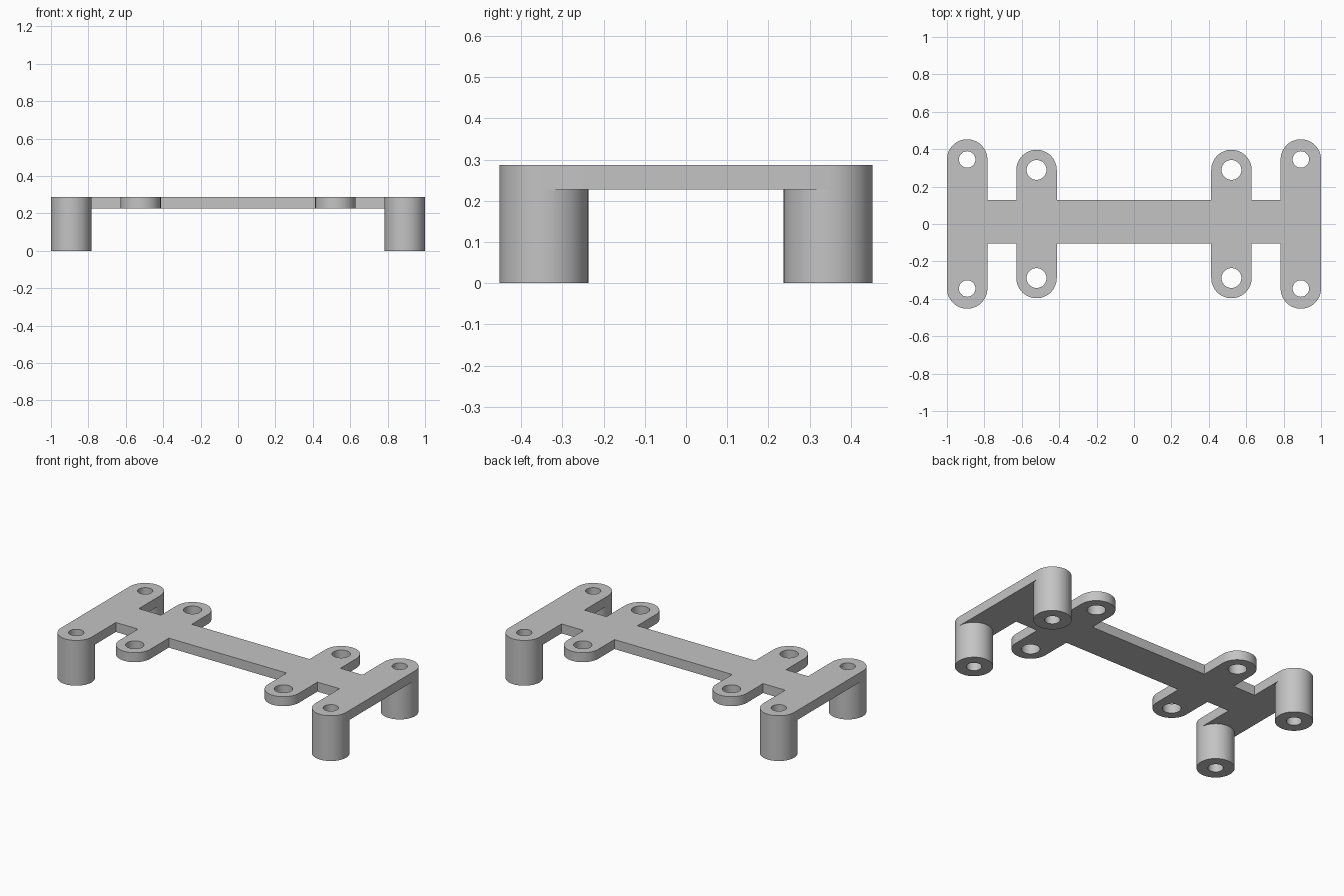
import bpy
import bmesh
from math import cos, sin, pi, radians

if "Cube" in bpy.data.objects:
    bpy.data.objects.remove(bpy.data.objects["Cube"], do_unlink=True)

# Main dimensions
PLATE_Z, TOP_Z = 0.227, 0.287
TAB_R = 0.108
BAR_BACK, BAR_FRONT = 0.127, -0.103
END_X, END_Y, END_HOLE = 0.892, 0.345, 0.044
INNER_X, INNER_Y, INNER_HOLE = 0.521, 0.289, 0.053
SEGMENTS = 48

grey = bpy.data.materials.new("grey plastic")
grey.use_nodes = True
colour = (0.55, 0.55, 0.55, 1)
grey.diffuse_color = colour
grey.node_tree.nodes["Principled BSDF"].inputs["Base Color"].default_value = colour


def circle(x, y, r):
    angles = [2 * pi * i / SEGMENTS for i in range(SEGMENTS)]
    return [(x + r * cos(a), y + r * sin(a)) for a in angles]


def extruded(name, loops, z0, z1):
    """Fill an outline with its holes and extrude it from z0 to z1."""
    bm = bmesh.new()
    edges = []
    for loop in loops:
        verts = [bm.verts.new((x, y, z0)) for x, y in loop]
        edges += [bm.edges.new((v, verts[i - 1])) for i, v in enumerate(verts)]
    bmesh.ops.triangle_fill(bm, edges=edges, use_beauty=True, normal=(0, 0, 1))
    result = bmesh.ops.extrude_face_region(bm, geom=bm.faces[:], use_keep_orig=True)
    moved = [g for g in result["geom"] if isinstance(g, bmesh.types.BMVert)]
    bmesh.ops.translate(bm, verts=moved, vec=(0, 0, z1 - z0))
    bmesh.ops.recalc_face_normals(bm, faces=bm.faces[:])
    mesh = bpy.data.meshes.new(name)
    bm.to_mesh(mesh)
    bm.free()
    mesh.materials.append(grey)
    obj = bpy.data.objects.new(name, mesh)
    bpy.context.collection.objects.link(obj)
    bpy.ops.object.select_all(action="DESELECT")
    obj.select_set(True)
    bpy.context.view_layer.objects.active = obj
    bpy.ops.object.shade_smooth_by_angle(angle=radians(30))
    return obj


def plate_side(bar_y, sign):
    """One long side of the plate, left to right, with its rounded tabs."""
    points = []
    for x, y in ((-END_X, END_Y), (-INNER_X, INNER_Y), (INNER_X, INNER_Y), (END_X, END_Y)):
        points.append((x - TAB_R, bar_y))
        half = SEGMENTS // 2
        for i in range(half + 1):
            a = pi - pi * i / half
            points.append((x + TAB_R * cos(a), sign * (y + TAB_R * sin(a))))
        points.append((x + TAB_R, bar_y))
    return points


# Flat plate: centre bar, two end bars, four inner tabs, and screw holes
outline = plate_side(BAR_BACK, 1) + plate_side(BAR_FRONT, -1)[::-1]
holes = []
for sx in (-1, 1):
    for sy in (-1, 1):
        holes.append(circle(sx * END_X, sy * END_Y, END_HOLE))
        holes.append(circle(sx * INNER_X, sy * INNER_Y, INNER_HOLE))
extruded("mounting_plate", [outline] + holes, PLATE_Z, TOP_Z)

# Hollow standoff legs under the end bars
for sx, side in ((-1, "right"), (1, "left")):
    for sy, end in ((-1, "front"), (1, "back")):
        x, y = sx * END_X, sy * END_Y
        loops = [circle(x, y, TAB_R), circle(x, y, END_HOLE)]
        extruded(f"standoff_{end}_{side}", loops, 0, PLATE_Z)
